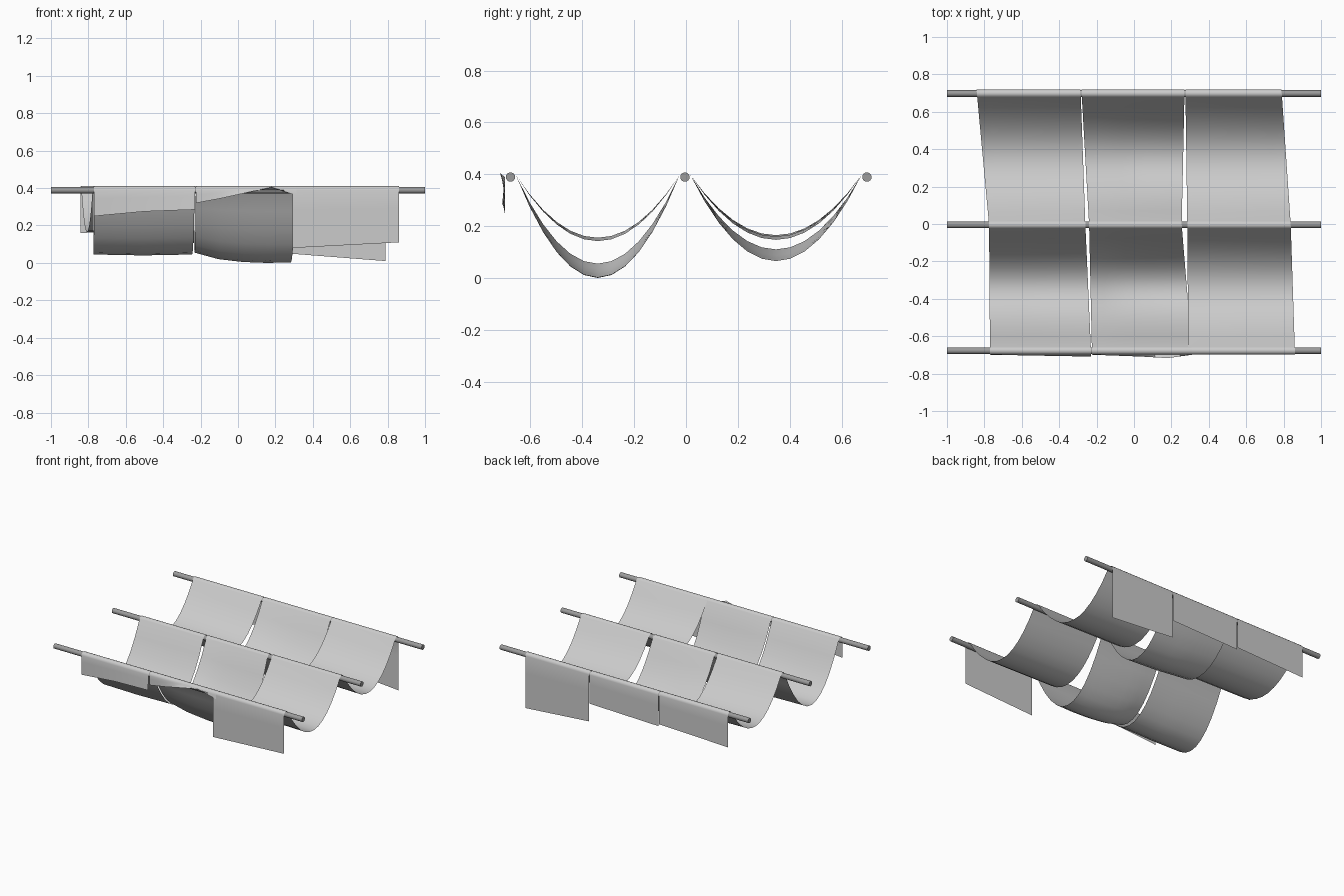
import bpy
import bmesh
from math import cos, sin, pi, radians

cube = bpy.data.objects.get("Cube")
if cube:
    bpy.data.objects.remove(cube, do_unlink=True)


def make_material(name, value):
    mat = bpy.data.materials.new(name)
    mat.use_nodes = True
    colour = (value, value, value, 1)
    mat.diffuse_color = colour
    mat.node_tree.nodes["Principled BSDF"].inputs["Base Color"].default_value = colour
    return mat


cloth_mat = make_material("light grey cloth", 0.6)
rod_mat = make_material("mid grey rod", 0.33)

ROD_Y = [-0.677, -0.004, 0.698]
ROD_Z = 0.389
WRAP = 0.022
LEAVE = radians(25)      # angle at which the cloth leaves a rod
COLUMNS = 8
BAY_STEPS = 12


def sample(values, u):
    """Linear interpolation through evenly spaced values."""
    t = u * (len(values) - 1)
    i = min(int(t), len(values) - 2)
    return values[i] + (values[i + 1] - values[i]) * (t - i)


def edge_x(xs, y):
    """Edge position of a strip, given at the three rods."""
    i = 0 if y < ROD_Y[1] else 1
    t = (y - ROD_Y[i]) / (ROD_Y[i + 1] - ROD_Y[i])
    return xs[i] + (xs[i + 1] - xs[i]) * t


def arc(y, start, end, steps=5):
    angles = [start + (end - start) * k / steps for k in range(steps + 1)]
    return [(y + WRAP * cos(a), ROD_Z + WRAP * sin(a)) for a in angles]


def bay(start, end, bottom):
    """Hanging curve between two rods, without its end points."""
    points = []
    for k in range(1, BAY_STEPS):
        t = k / BAY_STEPS
        rise = (2 * t - 1) ** 2
        points.append((start[0] + (end[0] - start[0]) * t,
                       bottom + (start[1] - bottom) * rise))
    return points


def lerp_points(a, b, steps):
    return [(a[0] + (b[0] - a[0]) * k / steps, a[1] + (b[1] - a[1]) * k / steps)
            for k in range(steps)]


def cloth_strip(name, left, right, front_flap, front_sag, back_sag, back_flap, flare):
    bm = bmesh.new()
    columns = []
    for c in range(COLUMNS + 1):
        u = c / COLUMNS
        front = arc(ROD_Y[0], pi, LEAVE)
        middle = arc(ROD_Y[1], pi - LEAVE, LEAVE)
        back = arc(ROD_Y[2], pi - LEAVE, 0)
        front_end = (front[0][0] - sample(flare, u), sample(front_flap, u))
        back_end = (back[-1][0], sample(back_flap, u))
        path = (lerp_points(front_end, front[0], 3) + front
                + bay(front[-1], middle[0], sample(front_sag, u)) + middle
                + bay(middle[-1], back[0], sample(back_sag, u)) + back
                + lerp_points(back_end, back[-1], 3)[::-1])
        column = []
        for y, z in path:
            x0, x1 = edge_x(left, y), edge_x(right, y)
            column.append(bm.verts.new((x0 + (x1 - x0) * u, y, z)))
        columns.append(column)
    for a, b in zip(columns, columns[1:]):
        for k in range(len(a) - 1):
            bm.faces.new((a[k], b[k], b[k + 1], a[k + 1]))
    finish(bm, name, cloth_mat)


def finish(bm, name, mat):
    mesh = bpy.data.meshes.new(name)
    bm.to_mesh(mesh)
    bm.free()
    mesh.materials.append(mat)
    obj = bpy.data.objects.new(name, mesh)
    bpy.context.collection.objects.link(obj)
    bpy.ops.object.select_all(action='DESELECT')
    obj.select_set(True)
    bpy.context.view_layer.objects.active = obj
    bpy.ops.object.shade_smooth_by_angle(angle=radians(50))
    return obj


# Three supporting rods
for label, y in zip(("front", "middle", "back"), ROD_Y):
    bm = bmesh.new()
    bmesh.ops.create_cone(bm, cap_ends=True, segments=16,
                          radius1=0.018, radius2=0.018, depth=2)
    rod = finish(bm, label + "_rod", rod_mat)
    rod.location = (0, y, ROD_Z)
    rod.rotation_euler = (0, pi / 2, 0)

# Three cloth strips draped over the rods
cloth_strip("right_cloth", left=(-0.77, -0.775, -0.84), right=(-0.23, -0.26, -0.285),
            front_flap=(0.25, 0.275, 0.285), front_sag=(0.045, 0.04, 0.045),
            back_sag=(0.165, 0.155), back_flap=(0.16, 0.18), flare=(0, 0.01))
cloth_strip("middle_cloth", left=(-0.225, -0.24, -0.28), right=(0.31, 0.255, 0.27),
            front_flap=(0.32, 0.345, 0.375, 0.405, 0.36),
            front_sag=(0.055, 0.02, 0.005, 0, 0.003),
            back_sag=(0.11, 0.08, 0.065), back_flap=(0.165, 0.18),
            flare=(0, 0.005, 0.01, 0.018, 0))
cloth_strip("left_cloth", left=(0.29, 0.285, 0.275), right=(0.86, 0.838, 0.79),
            front_flap=(0.08, 0.11), front_sag=(0.155, 0.142),
            back_sag=(0.16, 0.147), back_flap=(0.05, 0.01), flare=(0, 0))
